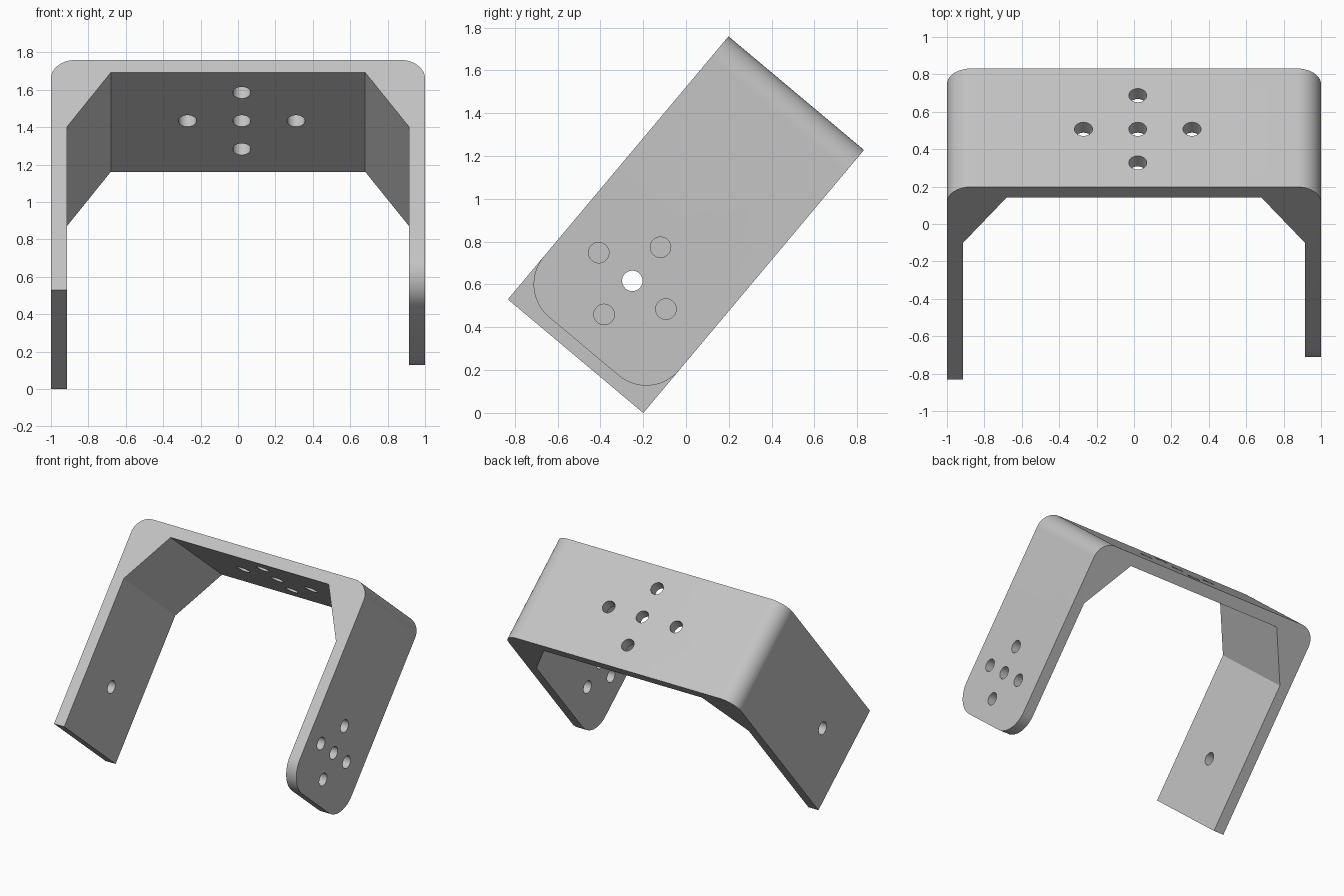
import bpy, bmesh, math
from mathutils import Matrix, Vector

if "Cube" in bpy.data.objects:
    bpy.data.objects.remove(bpy.data.objects["Cube"], do_unlink=True)

# Bracket dimensions: local x across, y along the strip width, z along the legs
HALF, HEIGHT, HALF_DEPTH, WALL = 1.0, 1.604, 0.413, 0.087
GUSSET_X, GUSSET_Z = 0.68, 0.377
SHORT_END = 0.06
BEND_R, END_R, HOLE_R = 0.13, 0.2, 0.048
TILT = Matrix.Translation((0, -0.516, 0.265)) @ Matrix.Rotation(math.radians(-40), 4, 'X')

grey = bpy.data.materials.new("light_grey_metal")
grey.use_nodes = True
colour = (0.55, 0.55, 0.55, 1)
grey.diffuse_color = colour
grey.node_tree.nodes["Principled BSDF"].inputs["Base Color"].default_value = colour


def make_object(name, bm):
    mesh = bpy.data.meshes.new(name)
    bmesh.ops.recalc_face_normals(bm, faces=bm.faces)
    bm.to_mesh(mesh)
    bm.free()
    mesh.materials.append(grey)
    obj = bpy.data.objects.new(name, mesh)
    bpy.context.collection.objects.link(obj)
    return obj


def round_edges(bm, test, radius):
    edges = [e for e in bm.edges if all(test(v.co) for v in e.verts)]
    bmesh.ops.bevel(bm, geom=edges, offset=radius, segments=14,
                    affect='EDGES', profile=0.5, clamp_overlap=False)


# U-shaped strip with gusseted inner corners, one leg shorter
inner, under = HALF - WALL, HEIGHT - WALL
profile = [(-HALF, 0), (-inner, 0), (-inner, under - GUSSET_Z), (-GUSSET_X, under),
           (GUSSET_X, under), (inner, under - GUSSET_Z), (inner, SHORT_END),
           (HALF, SHORT_END), (HALF, HEIGHT), (-HALF, HEIGHT)]
bm = bmesh.new()
face = bm.faces.new([bm.verts.new((x, -HALF_DEPTH, z)) for x, z in profile])
sweep = bmesh.ops.extrude_face_region(bm, geom=[face])
bmesh.ops.translate(bm, vec=(0, 2 * HALF_DEPTH, 0),
                    verts=[g for g in sweep["geom"] if isinstance(g, bmesh.types.BMVert)])

# Rounded outer bends, then the rounded end of the short leg
for side in (-1, 1):
    round_edges(bm, lambda c: c.z > HEIGHT - 0.001 and c.x * side > HALF - 0.001, BEND_R)
for side in (-1, 1):
    round_edges(bm, lambda c: abs(c.z - SHORT_END) < 0.001 and c.x > 0
                and c.y * side > HALF_DEPTH - 0.001, END_R)
bracket = make_object("bracket", bm)

# Drill positions: centre hole plus a cross of four
cutters = bmesh.new()


def drill(centre, axis, length):
    turn = Vector((0, 0, 1)).rotation_difference(Vector(axis)).to_matrix().to_4x4()
    bmesh.ops.create_cone(cutters, cap_ends=True, segments=32, radius1=HOLE_R,
                          radius2=HOLE_R, depth=length,
                          matrix=Matrix.Translation(centre) @ turn)


leg_y, leg_z, leg_step = -0.023, 0.44, 0.205
drill((0, leg_y, leg_z), (1, 0, 0), 2.4)
drill((0.02, -0.01, HEIGHT), (0, 0, 1), 0.4)
for a, b in ((1, 0), (-1, 0), (0, 1), (0, -1)):
    drill((HALF, leg_y + a * leg_step, leg_z + b * leg_step), (1, 0, 0), 0.4)
    drill((0.02 + a * 0.29, -0.01 + b * 0.235, HEIGHT), (0, 0, 1), 0.4)
hole_cutter = make_object("hole_cutter", cutters)
hole_cutter.hide_render = True

# Cut the holes and discard the cutter
cut = bracket.modifiers.new("holes", 'BOOLEAN')
cut.operation = 'DIFFERENCE'
cut.solver = 'EXACT'
cut.object = hole_cutter
bpy.ops.object.select_all(action='DESELECT')
bracket.select_set(True)
bpy.context.view_layer.objects.active = bracket
bpy.ops.object.modifier_apply(modifier=cut.name)
bpy.data.objects.remove(hole_cutter, do_unlink=True)

# Tilt into the resting pose and smooth the curved parts
bracket.data.transform(TILT)
bpy.ops.object.shade_smooth_by_angle(angle=math.radians(30))
